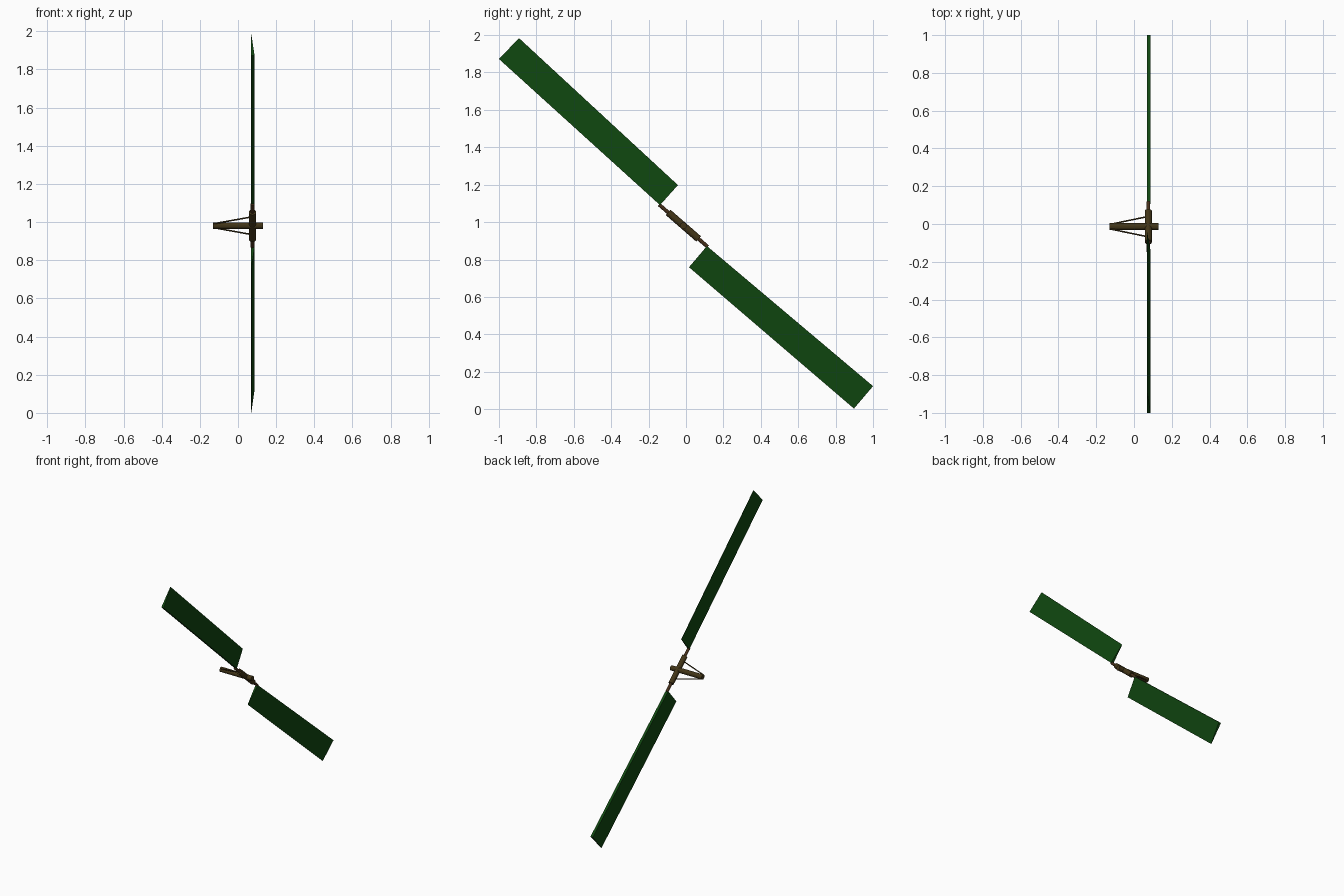
import bpy, bmesh
from mathutils import Vector

if "Cube" in bpy.data.objects:
    bpy.data.objects.remove(bpy.data.objects["Cube"])


def material(name, rgb):
    m = bpy.data.materials.new(name)
    m.diffuse_color = (*rgb, 1)
    m.use_nodes = True
    m.node_tree.nodes["Principled BSDF"].inputs["Base Color"].default_value = m.diffuse_color
    return m


GREEN = material("dark green", (0.005, 0.062, 0.005))
BROWN = material("dark brown", (0.055, 0.036, 0.009))
RED_BROWN = material("red brown", (0.06, 0.028, 0.010))

HUB = Vector((0.076, -0.014, 0.981))
AXIS = Vector((0, -0.755, 0.656))     # direction of the blade pair


def finish(bm, name, mat):
    bmesh.ops.recalc_face_normals(bm, faces=bm.faces)
    me = bpy.data.meshes.new(name)
    bm.to_mesh(me)
    bm.free()
    me.materials.append(mat)
    ob = bpy.data.objects.new(name, me)
    bpy.context.collection.objects.link(ob)
    return ob


def rod(name, a, b, radius, mat, sides=12):
    a, b = Vector(a), Vector(b)
    bm = bmesh.new()
    bmesh.ops.create_cone(bm, cap_ends=True, segments=sides, radius1=radius,
                          radius2=radius, depth=(b - a).length)
    ob = finish(bm, name, mat)
    ob.rotation_mode = 'QUATERNION'
    ob.rotation_quaternion = (b - a).to_track_quat('Z', 'Y')
    ob.location = (a + b) / 2
    return ob


def blade(name, root_lead, root_trail, tip_lead, tip_trail):
    # wedge section: flat back, thick leading edge, sharp trailing edge
    bm = bmesh.new()
    ends = []
    for lead, trail in ((root_lead, root_trail), (tip_lead, tip_trail)):
        ends.append([bm.verts.new((x, *p)) for x, p in
                     ((0.068, lead), (0.087, lead), (0.070, trail), (0.068, trail))])
    r, t = ends
    for i in range(4):
        j = (i + 1) % 4
        bm.faces.new((r[i], r[j], t[j], t[i]))
    bm.faces.new(r)
    bm.faces.new(t)
    return finish(bm, name, GREEN)


# Two blades, each swung slightly differently on the hub
blade("upper_blade", (-0.139, 1.091), (-0.043, 1.198), (-1.0, 1.872), (-0.893, 1.984))
blade("lower_blade", (0.112, 0.872), (0.016, 0.759), (1.0, 0.123), (0.898, 0.003))

# Rotor shaft and cross barrel
rod("rotor_shaft", (-0.13, HUB.y, HUB.z), (0.13, HUB.y, HUB.z), 0.018, BROWN, 16)
rod("hub_barrel", HUB - AXIS * 0.108, HUB + AXIS * 0.108, 0.019, BROWN, 16)

# Blade grips and pitch links on both sides
for side, label in ((1, "upper"), (-1, "lower")):
    rod(label + "_blade_grip", HUB + AXIS * side * 0.10, HUB + AXIS * side * 0.172,
        0.010, RED_BROWN)
    rod(label + "_pitch_link", Vector((-0.128, HUB.y, HUB.z)) + AXIS * side * 0.016,
        Vector((0.07, HUB.y, HUB.z)) + AXIS * side * 0.070, 0.004, BROWN, 8)
